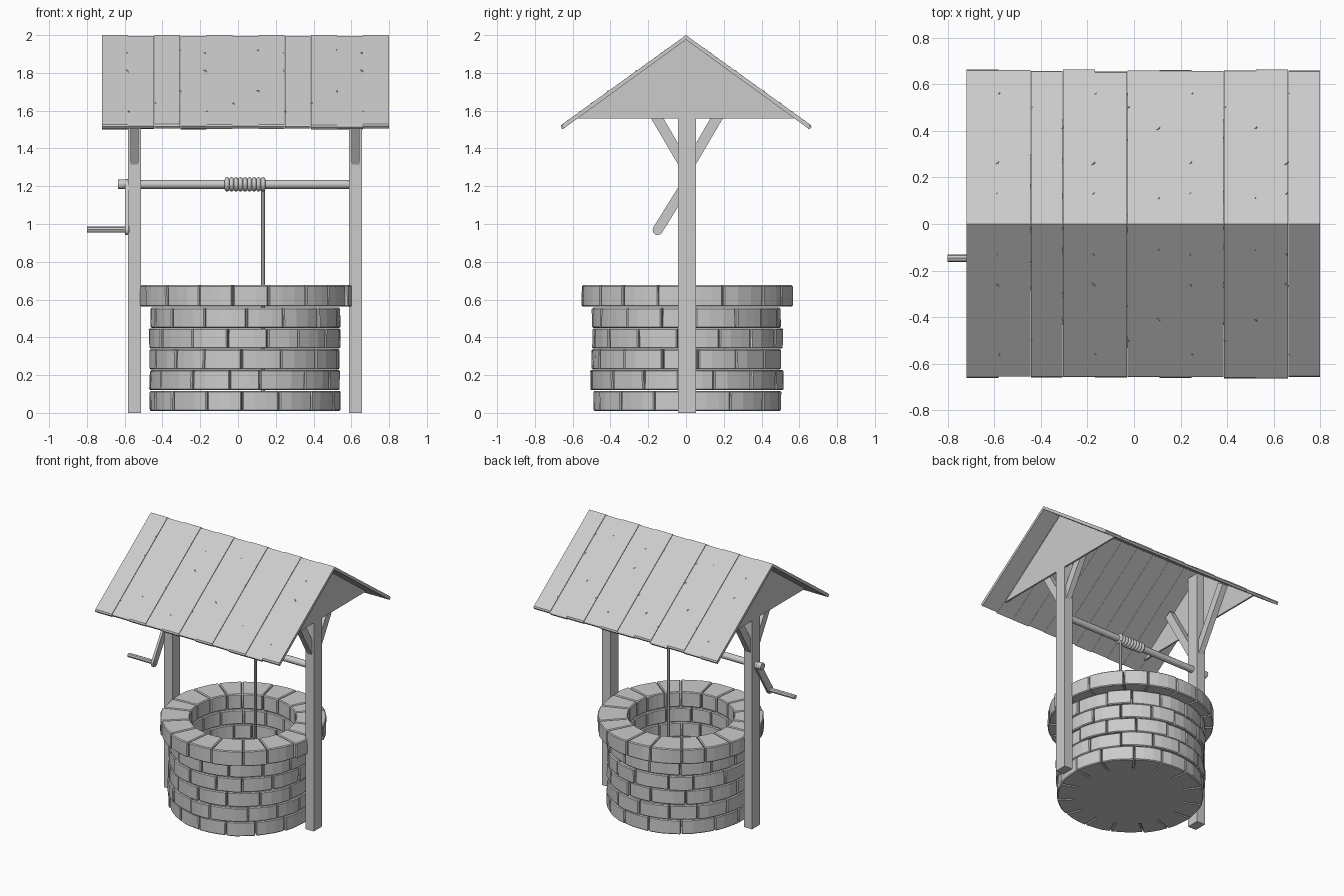
import bpy, bmesh, math, random
from mathutils import Vector

if "Cube" in bpy.data.objects:
    bpy.data.objects.remove(bpy.data.objects["Cube"])

random.seed(4)
CX = 0.037          # centre line of well and roof


def finish(name, bm, bevel=0.0):
    bmesh.ops.recalc_face_normals(bm, faces=bm.faces)
    me = bpy.data.meshes.new(name)
    bm.to_mesh(me)
    bm.free()
    ob = bpy.data.objects.new(name, me)
    bpy.context.collection.objects.link(ob)
    if bevel:
        m = ob.modifiers.new("bevel", 'BEVEL')
        m.width, m.segments, m.limit_method = bevel, 1, 'ANGLE'
        m.angle_limit = math.radians(40)
    return ob


def add_prism(bm, pts, x0, x1):
    """Extrude a (y, z) outline from x0 to x1."""
    a = [bm.verts.new((x0, y, z)) for y, z in pts]
    b = [bm.verts.new((x1, y, z)) for y, z in pts]
    bm.faces.new(a)
    bm.faces.new(b[::-1])
    n = len(pts)
    for i in range(n):
        bm.faces.new((a[i], b[i], b[(i + 1) % n], a[(i + 1) % n]))


def prism(name, pts, x0, x1, bevel=0.0):
    bm = bmesh.new()
    add_prism(bm, pts, x0, x1)
    return finish(name, bm, bevel)


def rod(name, p, q, r, sides=12):
    p, q = Vector(p), Vector(q)
    bpy.ops.mesh.primitive_cylinder_add(vertices=sides, radius=r, depth=(q - p).length,
                                        location=(p + q) / 2)
    ob = bpy.context.object
    ob.name = name
    ob.rotation_euler = (q - p).to_track_quat('Z', 'Y').to_euler()
    bpy.ops.object.shade_smooth_by_angle(angle=math.radians(40))
    return ob


def course(name, z0, z1, r_in, r_out, count, phase):
    """One ring of curved stone blocks with uneven joints."""
    bm = bmesh.new()
    step = 2 * math.pi / count
    joints = [phase + i * step + random.uniform(-.14, .14) * step for i in range(count)]
    joints.append(joints[0] + 2 * math.pi)
    gap = 0.005
    for a0, a1 in zip(joints, joints[1:]):
        ro = r_out + random.uniform(-.007, .007)
        rings = []
        for k in range(4):
            t = k / 3
            ring = []
            for r, z in ((r_in, z0), (ro, z0), (ro, z1), (r_in, z1)):
                g = gap / (2 * r)
                a = (a0 + g) * (1 - t) + (a1 - g) * t
                rr = r + (random.uniform(-.003, .003) if r == ro else 0)
                ring.append(bm.verts.new((CX + rr * math.cos(a), .005 + rr * math.sin(a), z)))
            rings.append(ring)
        bm.faces.new(rings[0])
        bm.faces.new(rings[-1][::-1])
        for p, q in zip(rings, rings[1:]):
            for i in range(4):
                j = (i + 1) % 4
                bm.faces.new((p[i], q[i], q[j], p[j]))
    return finish(name, bm, 0.006)


# Stone wall: five courses and a wider rim
for i in range(5):
    z = 0.01 + i * 0.11
    course(f"stone_course_{i + 1}", z, z + 0.107, 0.36, 0.50 + 0.005 * (i % 2), 15,
           0.1 + 0.21 * (i % 2))
course("stone_rim", 0.563, 0.676, 0.36, 0.56, 18, 0.05)
rod("well_floor", (CX, .005, 0.01), (CX, .005, 0.02), 0.372, 40)

# Posts, braces and gable boards on both sides
for side, s in (("left", -1), ("right", 1)):
    px = CX + s * 0.585
    prism(f"{side}_post", [(-.042, 0), (.052, 0), (.052, 1.94), (-.042, 1.94)],
          px - .034, px + .034)
    for end, m in (("front", -1), ("back", 1)):
        brace = [(.0, 1.235), (.0, 1.346), (.253, 1.78), (.302, 1.75)]
        prism(f"{side}_{end}_brace", [(m * y + .005, z) for y, z in brace], px - .021, px + .021)
    xo = CX + s * 0.619
    prism(f"{side}_gable", [(-.575, 1.558), (.575, 1.558), (0, 1.985)], xo - s * .012, xo)

# Roof: eleven planks on each slope, slightly uneven
W = 1.52 / 11
for end, m in (("front", -1), ("back", 1)):
    bm = bmesh.new()
    for i in range(11):
        x0 = -0.72 + i * W
        d = random.uniform(-.006, .004)
        h = -0.004 * (i % 2)
        pts = [(0, 2.0 + h), (.657 + d, 1.527 + h - .7 * d), (.661 + d, 1.515 - .7 * d),
               (.651 + d, 1.503 - .7 * d), (0, 1.976)]
        add_prism(bm, [(m * y, z) for y, z in pts], x0 + .0005, x0 + W - .0005)
    finish(f"{end}_roof_planks", bm)

    # Small splinters repeated along the planks
    bm = bmesh.new()
    for k in range(4):
        for u, y, size in ((.13, .26, .02), (.13, .13, .01), (.28, .50, .012), (.41, .41, .018),
                           (.41, .11, .01), (.14, .56, .01)):
            x = -0.72 + u + k * 3 * W
            if x > 0.76:
                continue
            z = 2.0 - 0.72 * y
            corners = [(x - size * .5, -size * .4), (x + size * .5, size * .5), (x + size * .4, -size * .1)]
            base = [bm.verts.new((cx, m * (y + dy), z - .72 * dy - .003)) for cx, dy in corners]
            tip = bm.verts.new((x + size * .4, m * (y + size * .3), z - .72 * size * .3 + .005))
            for i in range(3):
                bm.faces.new((base[i], base[(i + 1) % 3], tip))
            bm.faces.new(base)
    finish(f"{end}_roof_splinters", bm)

# Windlass shaft and end cap
rod("windlass_shaft", (-0.60, 0, 1.21), (0.60, 0, 1.21), 0.024)
rod("shaft_cap", (-0.635, 0, 1.21), (-0.594, 0, 1.21), 0.026)

# Crank arm with rounded ends
top, low, r = Vector((0, 1.21)), Vector((-.15, .968)), 0.027
ang = math.atan2(top.y - low.y, top.x - low.x)
arm = []
for c, start in ((top, ang - math.pi / 2), (low, ang + math.pi / 2)):
    for k in range(7):
        a = start + math.pi * k / 6
        arm.append((c.x + r * math.cos(a), c.y + r * math.sin(a)))
prism("crank_arm", arm, -0.597, -0.579)
rod("crank_handle", (-0.80, -.147, .97), (-0.575, -.147, .97), 0.016, 8)

# Rope coil on the shaft and hanging rope
for i in range(9):
    bpy.ops.mesh.primitive_torus_add(major_segments=20, minor_segments=8, major_radius=0.026,
                                     minor_radius=0.0125, location=(-0.058 + i * 0.0238, 0, 1.21),
                                     rotation=(0, math.pi / 2, 0))
    bpy.context.object.name = f"rope_coil_{i + 1}"
    bpy.ops.object.shade_smooth()
rod("hanging_rope", (0.133, 0.015, 0.05), (0.133, 0.015, 1.19), 0.011, 8)
